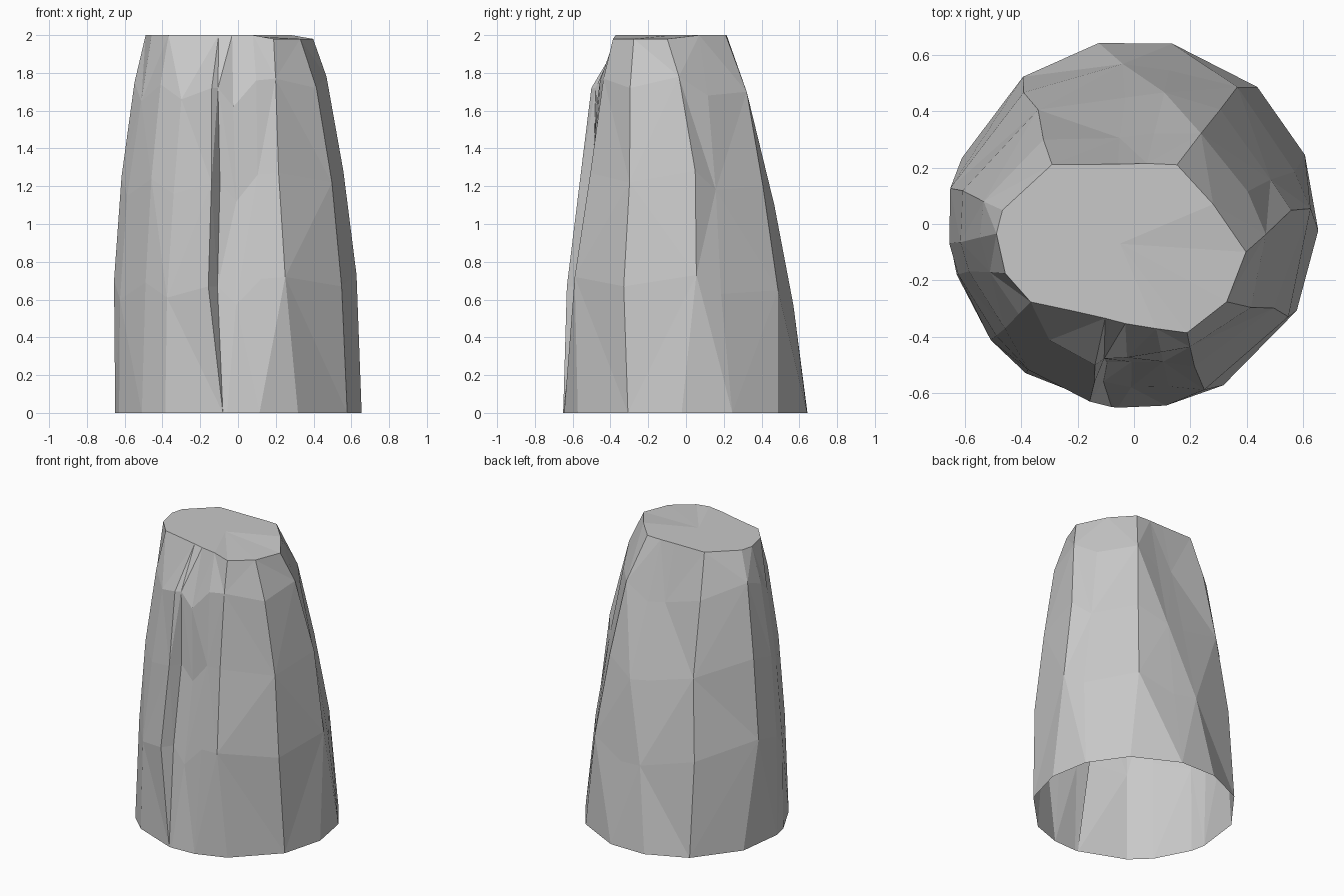
import bpy
import bmesh
from math import cos, sin, radians

# remove the default cube
default_cube = bpy.data.objects.get("Cube")
if default_cube:
    bpy.data.objects.remove(default_cube, do_unlink=True)


def flat_material(name, colour):
    """One plain material, the same in the viewport and in a render."""
    material = bpy.data.materials.new(name)
    material.use_nodes = True
    material.diffuse_color = colour
    shader = material.node_tree.nodes["Principled BSDF"]
    shader.inputs["Base Color"].default_value = colour
    shader.inputs["Roughness"].default_value = 0.9
    return material


# the foot is round; the rings above it are uneven
FOOT_RADIUS = .655
LEVELS = (0, .65, 1.2, 1.7, 2)

# ribs round the rock: angle at the foot, waist and crown, lift of the
# middle rings, then the radius on each ring above the foot
RIBS = (
    (-95, -91, -95, -.08, (.58, .49, .475, .355)),
    (-80, -78, -78, .06, (.59, .5, .465, .38)),
    (-61, -67, -64, .07, (.64, .55, .48, .43)),
    (-28, -31, -40, .02, (.64, .58, .51, .43)),
    (-2, 5, -14, .08, (.63, .56, .47, .41)),
    (22, 18, 14, -.02, (.6, .51, .42, .29)),
    (48, 53, 54, 0, (.61, .51, .4, .26)),
    (78, 77, 78, -.1, (.56, .48, .33, .22)),
    (101, 94, 105, -.08, (.57, .45, .31, .22)),
    (127, 130, 144, 0, (.61, .53, .44, .36)),
    (159, 169, 174, .1, (.665, .62, .54, .47)),
    (187, 186, 184, .05, (.66, .62, .55, .49)),
    (196, 196, 201, -.05, (.65, .61, .54, .49)),
    (219, 219, 217, .04, (.63, .59, .52, .46)),
    (234, 234, 234, -.04, (.64, .58, .51, .38)),
    (263, 256, 253, .02, (.65, .58, .52, .35)),
    (264, 259, 256, .02, (.57, .5, .49, .35)),
)


def rib_points(foot, waist, crown, lift, radii):
    """Points up one rib, with its angle drifting towards the crown."""
    angles = (foot, waist, waist, (waist + crown) / 2, crown)
    for height, angle, radius in zip(LEVELS, angles, (FOOT_RADIUS, *radii)):
        z = height
        if 0 < height < LEVELS[-1]:
            z += lift
        elif height and -75 < crown < 0:
            z -= .02          # slightly worn front corner of the crown
        yield radius * cos(radians(angle)), radius * sin(radians(angle)), z


def build_rock(name, material):
    """Skin the ribs with irregular facets and close the crown."""
    bm = bmesh.new()
    ribs = [[bm.verts.new(p) for p in rib_points(*rib)] for rib in RIBS]

    # walls: each panel is split along alternating diagonals
    for i, left in enumerate(ribs):
        right = ribs[(i + 1) % len(ribs)]
        for k in range(len(LEVELS) - 1):
            a, b, c, d = left[k], right[k], right[k + 1], left[k + 1]
            if (i + k) % 2:
                triangles = ((a, b, c), (a, c, d))
            else:
                triangles = ((a, b, d), (b, c, d))
            for triangle in triangles:
                bm.faces.new(triangle)

    # crown: shallow fan; the underside stays open
    centre = bm.verts.new((-.05, -.07, LEVELS[-1]))
    for i, left in enumerate(ribs):
        bm.faces.new((left[-1], ribs[(i + 1) % len(ribs)][-1], centre))

    mesh = bpy.data.meshes.new(name)
    bm.to_mesh(mesh)
    bm.free()
    mesh.materials.append(material)
    rock = bpy.data.objects.new(name, mesh)
    bpy.context.collection.objects.link(rock)
    return rock


build_rock("rock_pillar", flat_material("stone grey", (.58, .58, .58, 1)))
